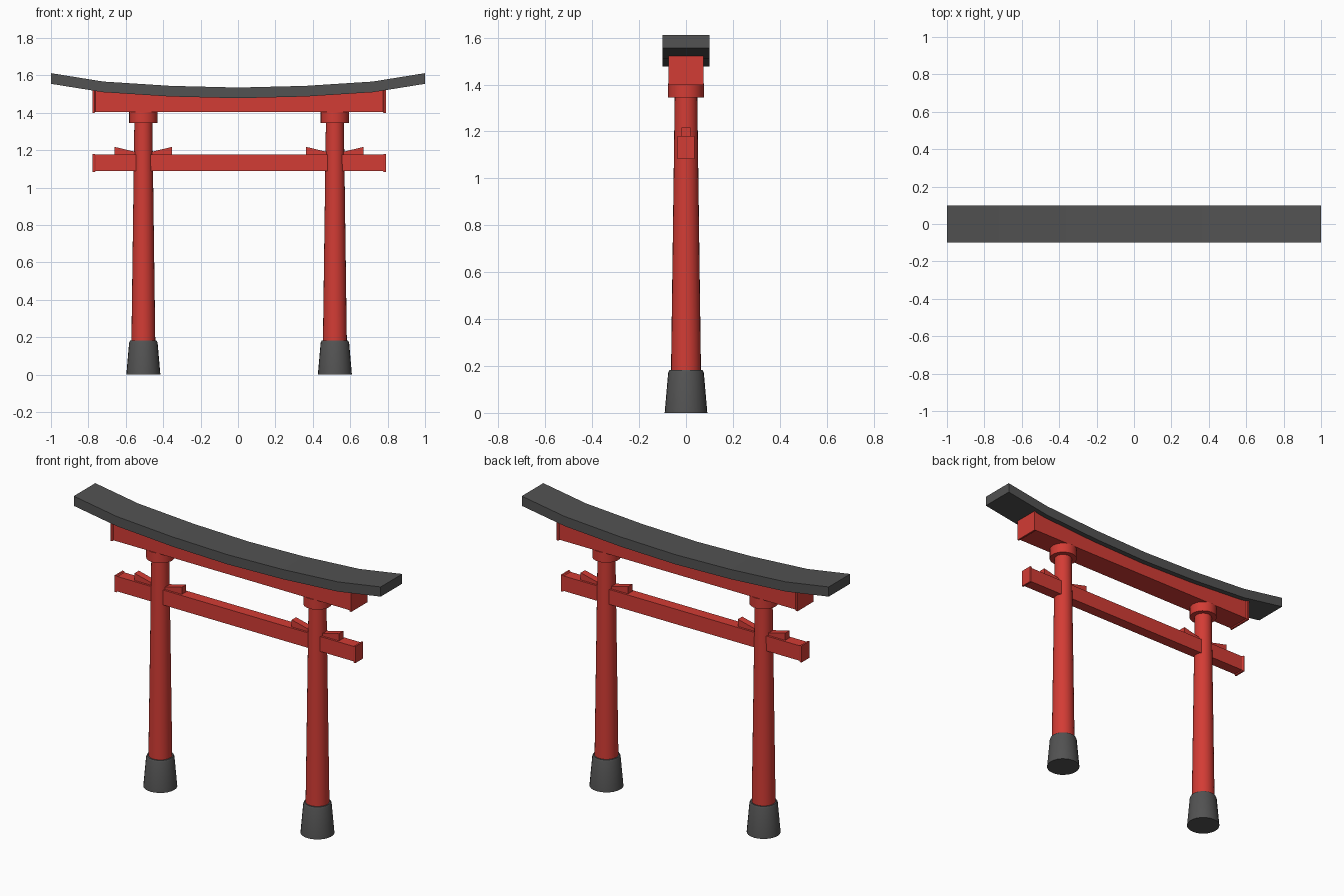
import bpy, bmesh, math

if "Cube" in bpy.data.objects:
    bpy.data.objects.remove(bpy.data.objects["Cube"])

CX = 0.006      # the frame sits a touch off the roof centre
POST_X = 0.512  # half distance between posts


def material(name, rgb):
    m = bpy.data.materials.new(name)
    m.diffuse_color = (*rgb, 1)
    m.use_nodes = True
    m.node_tree.nodes["Principled BSDF"].inputs["Base Color"].default_value = m.diffuse_color
    return m


RED = material("red_paint", (0.65, 0.045, 0.035))
DARK = material("dark_grey", (0.085, 0.085, 0.085))


def finish(name, bm, mat, smooth=False):
    bmesh.ops.recalc_face_normals(bm, faces=bm.faces)
    me = bpy.data.meshes.new(name)
    bm.to_mesh(me)
    bm.free()
    me.materials.append(mat)
    ob = bpy.data.objects.new(name, me)
    bpy.context.collection.objects.link(ob)
    if smooth:
        bpy.ops.object.select_all(action='DESELECT')
        ob.select_set(True)
        bpy.context.view_layer.objects.active = ob
        bpy.ops.object.shade_smooth_by_angle(angle=math.radians(30))
    return ob


def skin(bm, rings):
    """Join closed rings of points and cap both ends."""
    rings = [[bm.verts.new(p) for p in r] for r in rings]
    n = len(rings[0])
    for a, b in zip(rings, rings[1:]):
        for i in range(n):
            j = (i + 1) % n
            bm.faces.new((a[i], a[j], b[j], b[i]))
    bm.faces.new(rings[0])
    bm.faces.new(rings[-1])


def beam(name, mat, stations):
    """Bar along x from (x, half depth, bottom, top) stations."""
    bm = bmesh.new()
    skin(bm, [[(x, -h, b), (x, h, b), (x, h, t), (x, -h, t)]
              for x, h, b, t in stations])
    return finish(name, bm, mat)


def lathe(name, mat, x, profile, n=24):
    """Round part from (radius, z) points."""
    bm = bmesh.new()
    skin(bm, [[(x + r * math.cos(2 * math.pi * i / n),
                r * math.sin(2 * math.pi * i / n), z) for i in range(n)]
              for r, z in profile])
    return finish(name, bm, mat, True)


def mirrored(half, cx=0.0):
    """Mirror stations given from the middle outwards."""
    left = [(cx - s[0], *s[1:]) for s in reversed(half) if s[0] > 0]
    return left + [(cx + s[0], *s[1:]) for s in half]


# Curved roof
beam("roof", DARK, mirrored([
    (0, 0.10, 1.478, 1.535), (0.36, 0.10, 1.487, 1.544),
    (0.72, 0.10, 1.510, 1.567), (1.0, 0.10, 1.555, 1.612)]))

# Upper beam with top following the roof, ends slightly flared
beam("upper_beam", RED, mirrored([
    (0, 0.070, 1.404, 1.481), (0.36, 0.070, 1.404, 1.490),
    (0.72, 0.070, 1.404, 1.513), (0.768, 0.070, 1.404, 1.519),
    (0.774, 0.075, 1.399, 1.521), (0.784, 0.075, 1.399, 1.521)], CX))

# Lower beam with flared ends
beam("lower_beam", RED, mirrored([
    (0, 0.032, 1.088, 1.176), (0.768, 0.032, 1.088, 1.176),
    (0.774, 0.036, 1.083, 1.181), (0.784, 0.036, 1.083, 1.181)], CX))

for side, s in (("left", -1), ("right", 1)):
    x = CX + s * POST_X
    # Base, post and cap
    lathe(side + "_base", DARK, x, [(0.091, 0), (0.076, 0.172), (0.071, 0.182)])
    lathe(side + "_post", RED, x, [(0.064, 0.17), (0.048, 1.36)])
    lathe(side + "_cap", RED, x, [(0.076, 1.346), (0.076, 1.405)])
    # Wedges on both sides of the post
    for d, where in ((-1, "a"), (1, "b")):
        beam(f"{side}_wedge_{where}", RED, [
            (x + d * 0.03, 0.02, 1.17, 1.188),
            (x + d * 0.154, 0.02, 1.17, 1.218)])
